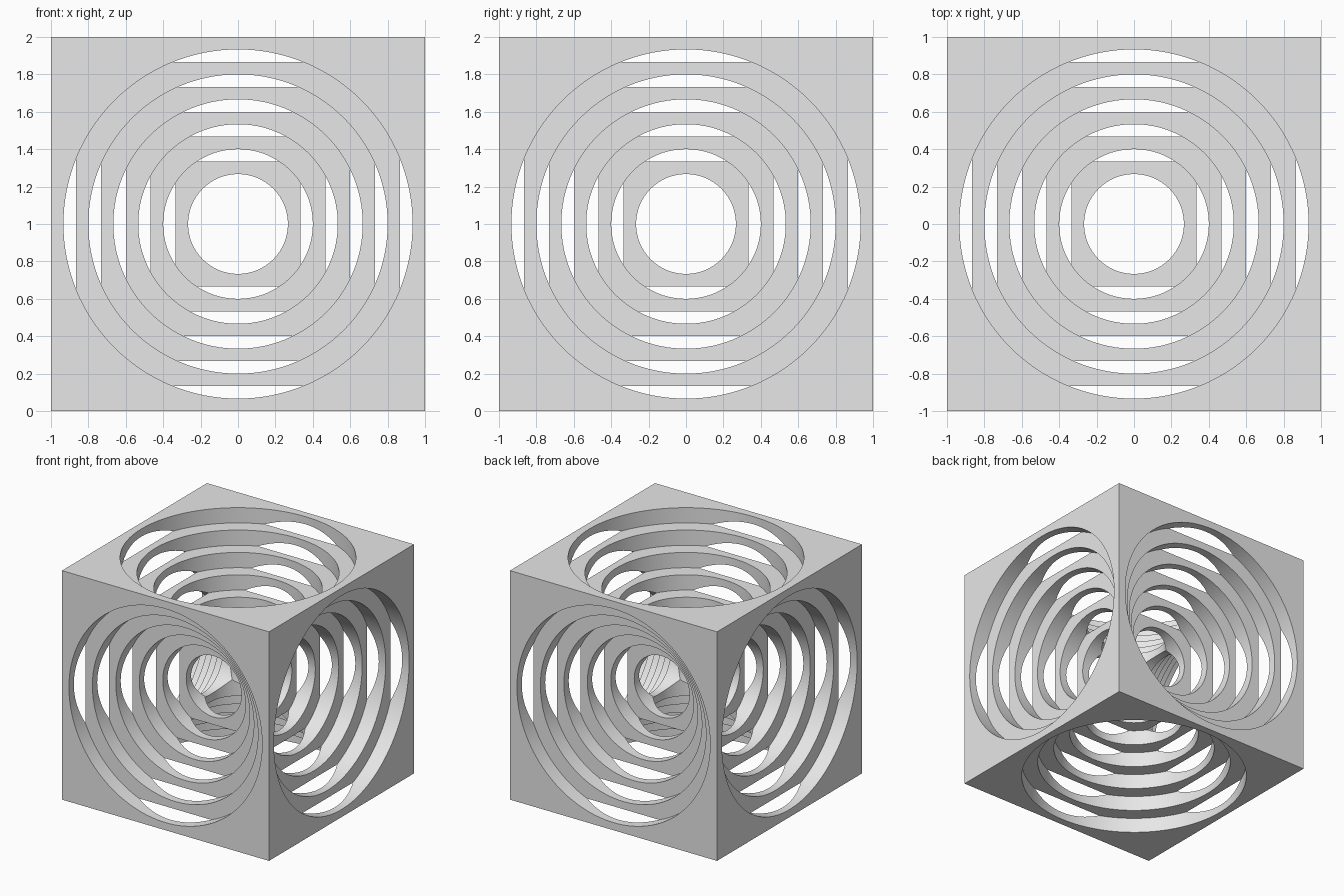
import bpy, bmesh, math
from mathutils import Matrix

old = bpy.data.objects.get("Cube")
if old:
    bpy.data.objects.remove(old, do_unlink=True)

STEP = 2 / 15          # depth and radius step between nested shells
SHELLS = 6
SEGMENTS = 128

grey = bpy.data.materials.new("plain grey")
grey.use_nodes = True
colour = (0.8, 0.8, 0.8, 1)
grey.diffuse_color = colour
grey.node_tree.nodes["Principled BSDF"].inputs["Base Color"].default_value = colour


def stepped_bore(name, rotation):
    """Turned cutter: wide at both ends, narrowing in steps to the core."""
    half = []
    outer = 1.1
    for i in range(SHELLS):
        radius = 1 - STEP * (i + 0.5)
        inner = 1 - STEP * (i + 1)
        half.append((radius, outer))
        if i < SHELLS - 1:
            half.append((radius, inner))
        outer = inner
    # the last radius runs straight through to the mirrored half
    half = half[:-1] + [(1 - STEP * (SHELLS - 0.5), 1 - STEP * (SHELLS - 1))]
    profile = half + [(r, -z) for r, z in reversed(half)]

    bm = bmesh.new()
    rings = []
    for r, z in profile:
        rings.append([bm.verts.new((r * math.cos(a), r * math.sin(a), z))
                      for a in (2 * math.pi * k / SEGMENTS for k in range(SEGMENTS))])
    for upper, lower in zip(rings, rings[1:]):
        for k in range(SEGMENTS):
            n = (k + 1) % SEGMENTS
            bm.faces.new((upper[k], lower[k], lower[n], upper[n]))
    bm.faces.new(rings[0])
    bm.faces.new(reversed(rings[-1]))
    bmesh.ops.recalc_face_normals(bm, faces=bm.faces)
    bm.transform(Matrix.Translation((0, 0, 1)) @ rotation)
    mesh = bpy.data.meshes.new(name)
    bm.to_mesh(mesh)
    bm.free()
    mesh.materials.append(grey)
    obj = bpy.data.objects.new(name, mesh)
    bpy.context.collection.objects.link(obj)
    obj.hide_render = True
    return obj


# Solid block
bpy.ops.mesh.primitive_cube_add(size=2, location=(0, 0, 1))
block = bpy.context.object
block.name = "nested_cube"
block.data.materials.append(grey)

# Bore the block along each axis
for axis, rotation in (("vertical", Matrix.Identity(4)),
                       ("sideways", Matrix.Rotation(math.pi / 2, 4, "Y")),
                       ("lengthways", Matrix.Rotation(math.pi / 2, 4, "X"))):
    cutter = stepped_bore(axis + "_bore_cutter", rotation)
    cut = block.modifiers.new(axis + " bore", "BOOLEAN")
    cut.operation = "DIFFERENCE"
    cut.solver = "EXACT"
    cut.object = cutter
    bpy.context.view_layer.objects.active = block
    bpy.ops.object.modifier_apply(modifier=cut.name)
    bpy.data.objects.remove(cutter, do_unlink=True)

# Smooth bore walls, crisp edges
bpy.ops.object.select_all(action="DESELECT")
block.select_set(True)
bpy.ops.object.shade_smooth_by_angle(angle=math.radians(30))
